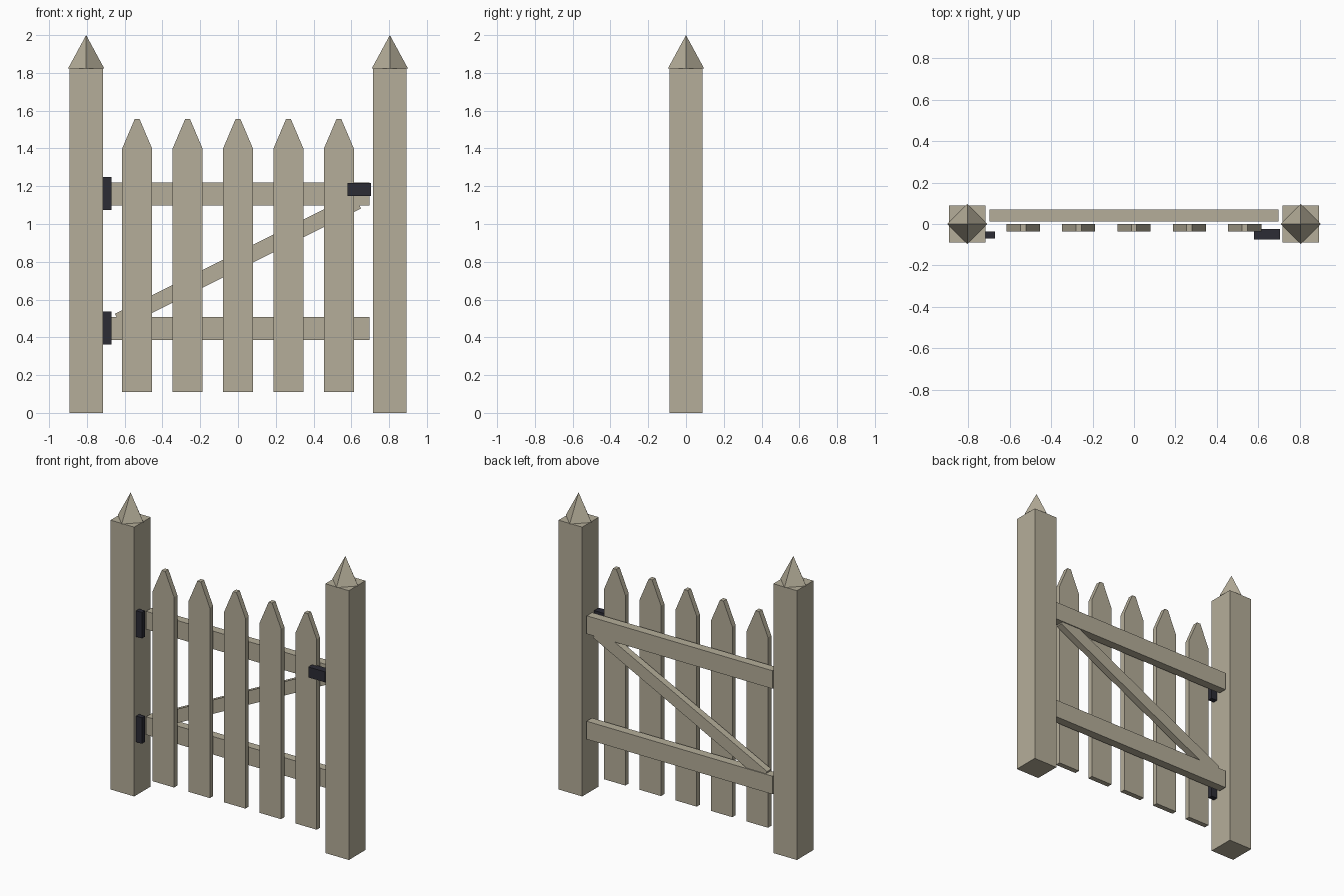
import bpy
import bmesh
from math import atan2
from mathutils import Matrix, Vector

cube = bpy.data.objects.get("Cube")
if cube:
    bpy.data.objects.remove(cube, do_unlink=True)


def make_material(name, color):
    mat = bpy.data.materials.new(name)
    mat.use_nodes = True
    mat.diffuse_color = color
    mat.node_tree.nodes["Principled BSDF"].inputs["Base Color"].default_value = color
    return mat


wood = make_material("weathered wood", (0.46, 0.42, 0.32, 1))
iron = make_material("dark iron", (0.025, 0.025, 0.036, 1))


def add_object(name, bm, mat):
    bmesh.ops.recalc_face_normals(bm, faces=bm.faces)
    mesh = bpy.data.meshes.new(name)
    bm.to_mesh(mesh)
    bm.free()
    mesh.materials.append(mat)
    obj = bpy.data.objects.new(name, mesh)
    bpy.context.collection.objects.link(obj)
    return obj


def add_box(name, low, high, mat):
    low, high = Vector(low), Vector(high)
    bm = bmesh.new()
    place = Matrix.Translation((low + high) / 2) @ Matrix.Diagonal((high - low).to_4d())
    bmesh.ops.create_cube(bm, size=1, matrix=place)
    return add_object(name, bm, mat)


# Posts with four-sided pointed caps turned corner-forward
POST_X, POST_HALF, POST_TOP = 0.804, 0.0885, 1.823
for side, x in (("right", -POST_X), ("left", POST_X)):
    add_box(side + "_post", (x - POST_HALF, -POST_HALF, 0),
            (x + POST_HALF, POST_HALF, POST_TOP), wood)
    bm = bmesh.new()
    height = 2 - POST_TOP
    bmesh.ops.create_cone(bm, cap_ends=True, segments=4, radius1=0.096, radius2=0,
                          depth=height,
                          matrix=Matrix.Translation((x, 0, POST_TOP + height / 2)))
    bmesh.ops.remove_doubles(bm, verts=bm.verts, dist=0.0001)
    add_object(side + "_post_cap", bm, wood)

# Horizontal rails behind the pickets
for name, low, high in (("lower_rail", 0.385, 0.507), ("upper_rail", 1.099, 1.221)):
    add_box(name, (-0.696, 0.011, low), (0.696, 0.069, high), wood)

# Diagonal brace between the rails
brace = add_box("diagonal_brace", (-0.707, -0.023, -0.042), (0.707, 0.023, 0.042), wood)
brace.location = (0, 0.04, 0.803)
brace.rotation_euler.y = -atan2(1, 2)

# Pickets with tapered tops
outline = [(-0.08, 0.11), (0.08, 0.11), (0.08, 1.398),
           (0.013, 1.555), (-0.013, 1.555), (-0.08, 1.398)]
for i in range(5):
    x = (i - 2) * 0.267
    bm = bmesh.new()
    face = bm.faces.new([bm.verts.new((x + px, -0.035, z)) for px, z in outline])
    result = bmesh.ops.extrude_face_region(bm, geom=[face])
    moved = [v for v in result["geom"] if isinstance(v, bmesh.types.BMVert)]
    bmesh.ops.translate(bm, verts=moved, vec=(0, 0.035, 0))
    add_object(f"picket_{i + 1}", bm, wood)

# Iron hinges and latch
for name, z in (("lower_hinge", 0.449), ("upper_hinge", 1.162)):
    add_box(name, (-0.74, -0.069, z - 0.088), (-0.671, -0.036, z + 0.088), iron)
add_box("latch", (0.579, -0.075, 1.147), (0.705, -0.025, 1.218), iron)
